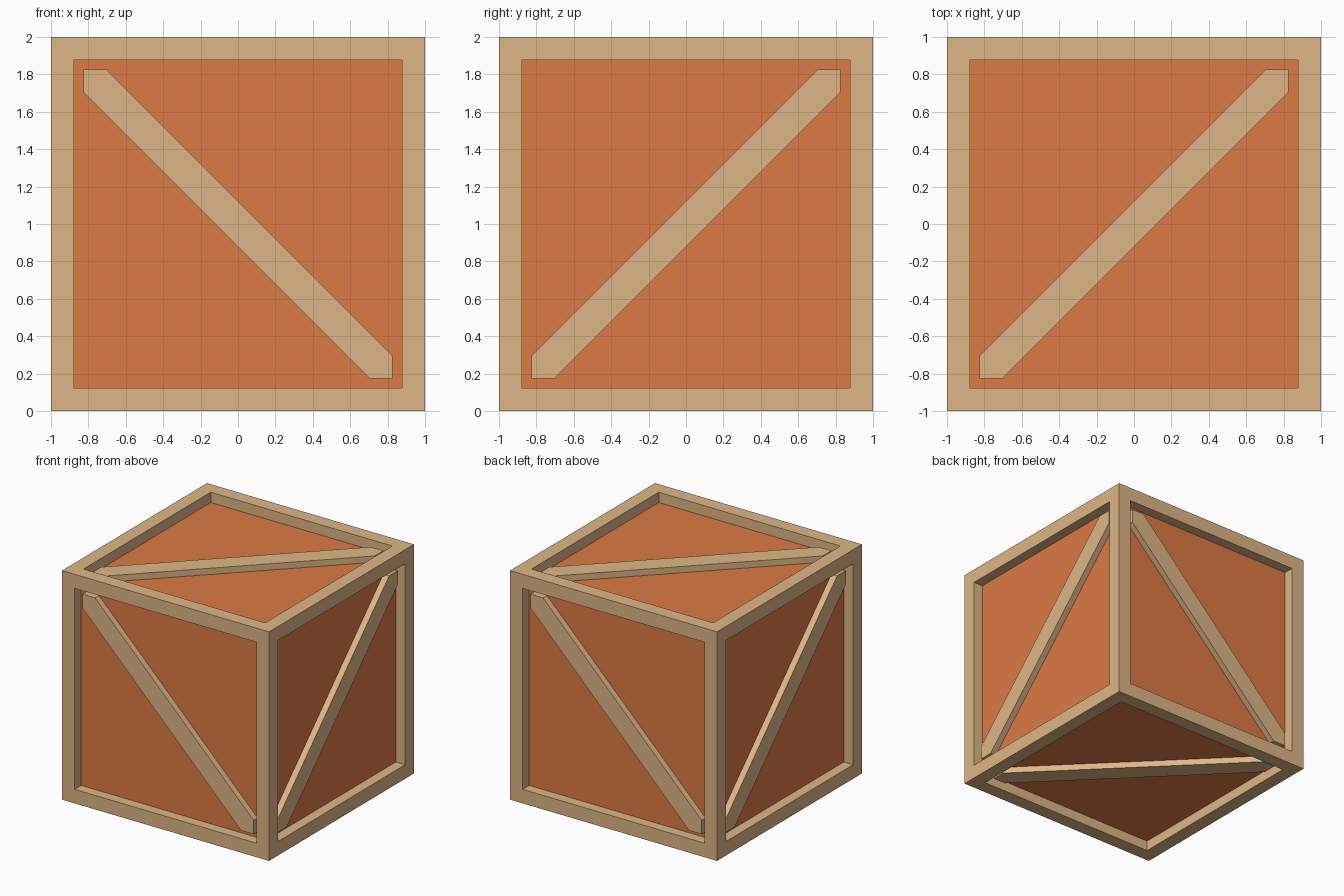
import bpy, bmesh
from mathutils import Vector

if "Cube" in bpy.data.objects:
    bpy.data.objects.remove(bpy.data.objects["Cube"])

HOLE = 0.827     # half size of each frame opening
FLOOR = 0.91     # panel distance from the crate centre
BRACE = 0.965    # brace outer face distance from the crate centre
CUT = 0.121      # brace half width measured along the opening edge
CENTRE = Vector((0, 0, 1))


def material(name, rgb):
    m = bpy.data.materials.new(name)
    m.diffuse_color = (*rgb, 1)
    m.use_nodes = True
    m.node_tree.nodes["Principled BSDF"].inputs["Base Color"].default_value = m.diffuse_color
    return m


def finish(bm, name, mat):
    bmesh.ops.translate(bm, verts=bm.verts, vec=CENTRE)
    mesh = bpy.data.meshes.new(name)
    bm.to_mesh(mesh)
    bm.free()
    mesh.materials.append(mat)
    bpy.context.collection.objects.link(bpy.data.objects.new(name, mesh))


pale = material("pale_wood", (0.73, 0.47, 0.24))
orange = material("orange_wood", (0.72, 0.195, 0.058))

# frame: cube with an opening sunk into every face
bm = bmesh.new()
bmesh.ops.create_cube(bm, size=2)
inner = bm.faces[:]
bmesh.ops.inset_individual(bm, faces=inner, thickness=1 - HOLE)
floors = bmesh.ops.extrude_discrete_faces(bm, faces=inner)["faces"]
for f in floors:
    axis = f.calc_center_median().normalized()
    bmesh.ops.translate(bm, verts=f.verts[:], vec=axis * (FLOOR - 1))
bmesh.ops.delete(bm, geom=floors, context='FACES_ONLY')
finish(bm, "frame", pale)

# panels: inner box closing all six openings
bm = bmesh.new()
bmesh.ops.create_cube(bm, size=2 * FLOOR)
finish(bm, "panels", orange)

# braces: one diagonal per side, rising along u + v
X, Y, Z = Vector((1, 0, 0)), Vector((0, 1, 0)), Vector((0, 0, 1))
sides = {"front": (-Y, -X, Z), "back": (Y, X, Z),
         "right": (X, Y, Z), "left": (-X, -Y, Z),
         "top": (Z, X, Y), "bottom": (-Z, X, -Y)}
h, k = HOLE, HOLE - CUT
profile = [(-h, -h), (-k, -h), (h, k), (h, h), (k, h), (-h, -k)]
for side, (n, u, v) in sides.items():
    bm = bmesh.new()
    base = bm.faces.new([bm.verts.new(u * a + v * b + n * FLOOR) for a, b in profile])
    ext = bmesh.ops.extrude_face_region(bm, geom=[base], use_keep_orig=True)["geom"]
    top = [g for g in ext if isinstance(g, bmesh.types.BMVert)]
    bmesh.ops.translate(bm, verts=top, vec=n * (BRACE - FLOOR))
    bmesh.ops.recalc_face_normals(bm, faces=bm.faces)
    finish(bm, side + "_brace", pale)
